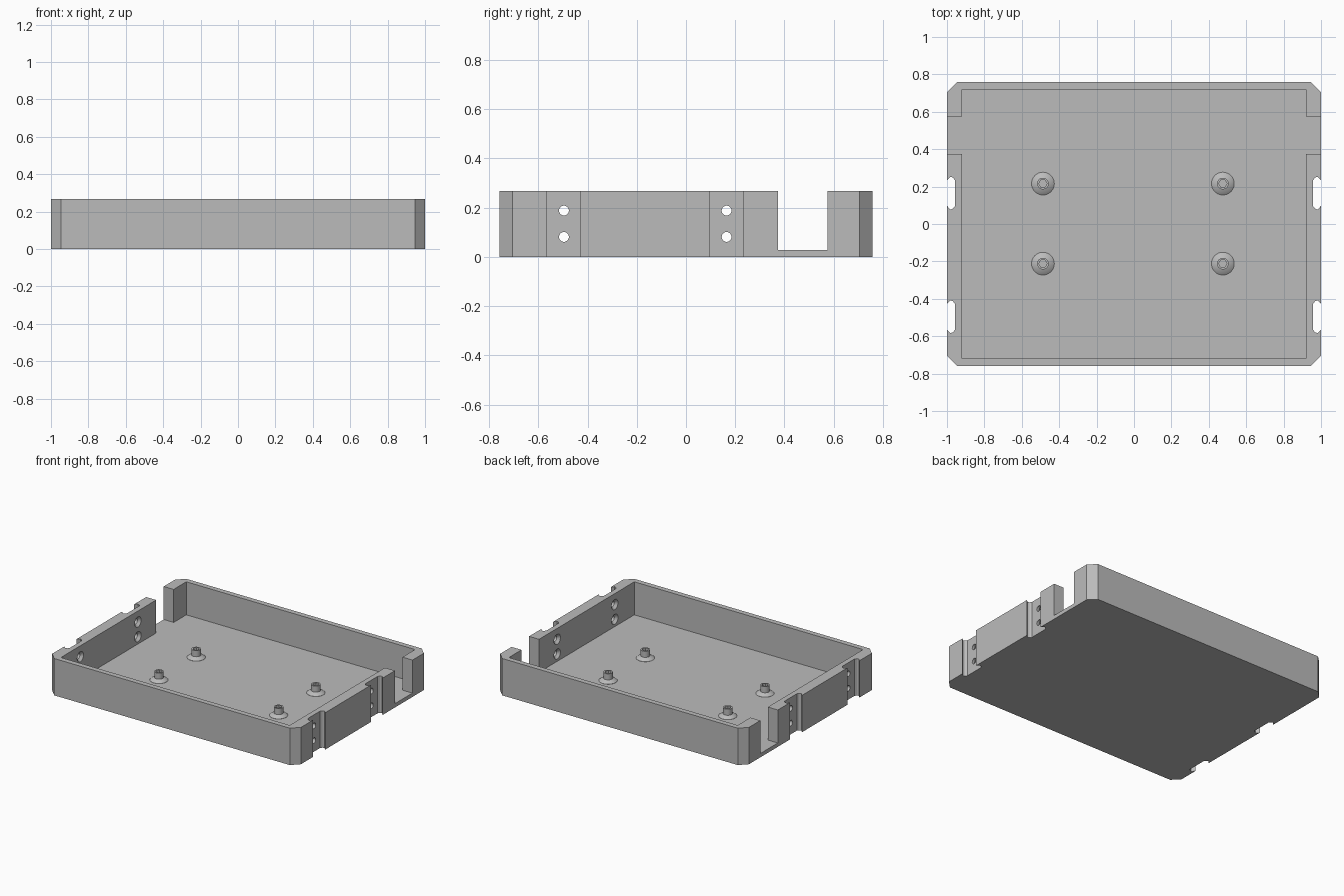
import bpy, bmesh
from math import cos, sin, tau, radians
from mathutils import Matrix, Vector

cube = bpy.data.objects.get("Cube")
if cube:
    bpy.data.objects.remove(cube)

W, D, H = 1.0, 0.758, 0.268          # half width, half depth, height
FLOOR, CUT = 0.028, 0.053            # floor thickness, corner chamfer
INNER_X, INNER_Y = 0.92, 0.72
GROOVES = (0.165, -0.496)
HOLE_HEIGHTS = (0.081, 0.188)
POST_X, POST_Y = (-0.487, 0.475), (0.216, -0.212)

grey = bpy.data.materials.new("plain grey")
grey.use_nodes = True
colour = (0.5, 0.5, 0.5, 1)
grey.diffuse_color = colour
grey.node_tree.nodes["Principled BSDF"].inputs["Base Color"].default_value = colour


def make_object(name, bm):
    bmesh.ops.recalc_face_normals(bm, faces=bm.faces)
    mesh = bpy.data.meshes.new(name)
    bm.to_mesh(mesh)
    bm.free()
    mesh.materials.append(grey)
    obj = bpy.data.objects.new(name, mesh)
    bpy.context.collection.objects.link(obj)
    return obj


def add_prism(bm, outline, low, high):
    """Extrude a plan outline between two heights."""
    face = bm.faces.new([bm.verts.new((x, y, low)) for x, y in outline])
    moved = bmesh.ops.extrude_face_region(bm, geom=[face])["geom"]
    bmesh.ops.translate(bm, vec=(0, 0, high - low),
                        verts=[v for v in moved if isinstance(v, bmesh.types.BMVert)])


def add_box(bm, x0, x1, y0, y1, z0, z1):
    add_prism(bm, [(x0, y0), (x1, y0), (x1, y1), (x0, y1)], z0, z1)


def add_lathe(bm, profile, matrix, sides=32):
    """Closed solid of revolution from (radius, height) pairs."""
    rings = [[bm.verts.new(matrix @ Vector((r * cos(tau * i / sides), r * sin(tau * i / sides), z)))
              for i in range(sides)] for r, z in profile]
    for a, b in zip(rings, rings[1:]):
        for i in range(sides):
            j = (i + 1) % sides
            bm.faces.new((a[i], a[j], b[j], b[i]))
    bm.faces.new(rings[0])
    bm.faces.new(rings[-1])


def carve(obj, bm):
    """Subtract a shape and keep the plain result."""
    cutter = make_object("cutter", bm)
    cutter.hide_render = True
    mod = obj.modifiers.new("carve", "BOOLEAN")
    mod.operation, mod.solver, mod.object = "DIFFERENCE", "EXACT", cutter
    graph = bpy.context.evaluated_depsgraph_get()
    mesh = bpy.data.meshes.new_from_object(obj.evaluated_get(graph))
    obj.modifiers.clear()
    obj.data = mesh
    bpy.data.objects.remove(cutter)


def smooth(obj):
    bpy.ops.object.select_all(action="DESELECT")
    obj.select_set(True)
    bpy.context.view_layer.objects.active = obj
    bpy.ops.object.shade_smooth_by_angle(angle=radians(30))


# Tray block with chamfered corners
bm = bmesh.new()
add_prism(bm, [(W, CUT - D), (W, D - CUT), (W - CUT, D), (CUT - W, D),
               (-W, D - CUT), (-W, CUT - D), (CUT - W, -D), (W - CUT, -D)], 0, H)
tray = make_object("tray", bm)

# Open interior
bm = bmesh.new()
add_box(bm, -INNER_X, INNER_X, -INNER_Y, INNER_Y, FLOOR, H + 0.1)
carve(tray, bm)

# Side openings, level with the floor
bm = bmesh.new()
for side in (-1, 1):
    add_box(bm, side * 0.88, side * 1.1, 0.374, 0.575, FLOOR, H + 0.1)
carve(tray, bm)

# Undercut vertical grooves outside the side walls
half = [(1.05, 0.068), (1.0, 0.068), (0.982, 0.088), (0.968, 0.083), (0.958, 0.07)]
bm = bmesh.new()
for side in (-1, 1):
    for y in GROOVES:
        ring = half + [(x, -w) for x, w in reversed(half)]
        add_prism(bm, [(side * x, y + w) for x, w in ring], -0.1, H + 0.1)
carve(tray, bm)

# Countersunk screw holes from the interior into the grooves
bm = bmesh.new()
for side in (-1, 1):
    turn = Matrix.Rotation(side * tau / 4, 4, "Y")
    for y in GROOVES:
        for z in HOLE_HEIGHTS:
            add_lathe(bm, [(0.046, 0.91), (0.02, 0.938), (0.02, 0.98)],
                      Matrix.Translation((0, y, z)) @ turn)
carve(tray, bm)
smooth(tray)

# Flanged posts with hexagonal sockets
for ix, x in enumerate(POST_X):
    for iy, y in enumerate(POST_Y):
        place = Matrix.Translation((x, y, FLOOR))
        bm = bmesh.new()
        add_lathe(bm, [(0.061, -0.005), (0.061, 0.001), (0.048, 0.011), (0.031, 0.018),
                       (0.031, 0.062)], place)
        post = make_object(("right", "left")[ix] + "_" + ("back", "front")[iy] + "_post", bm)
        bm = bmesh.new()
        add_lathe(bm, [(0.022, 0.035), (0.022, 0.08)], place, sides=6)
        carve(post, bm)
        smooth(post)
